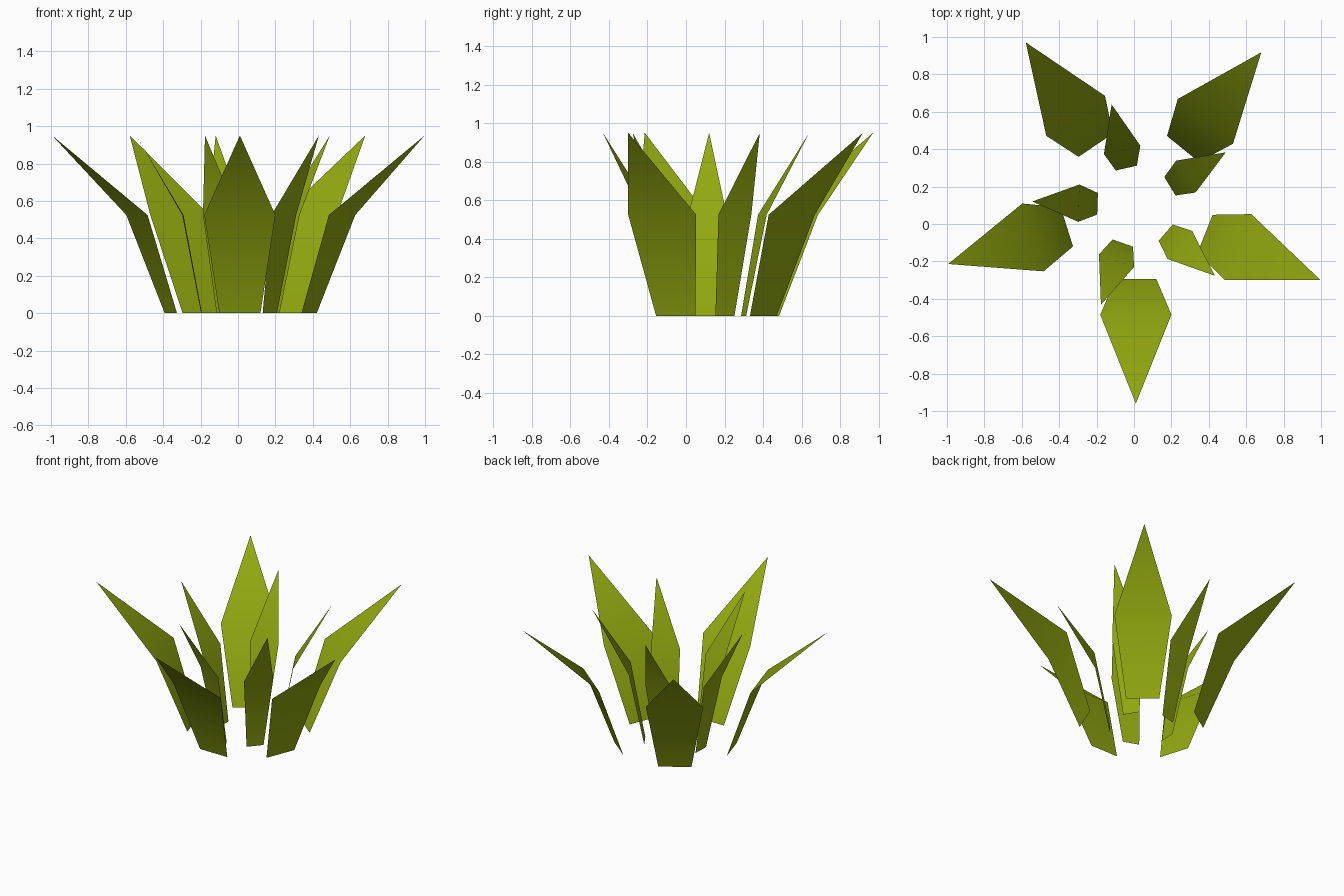
import bpy
import math
from mathutils import Matrix, Vector

cube = bpy.data.objects.get("Cube")
if cube:
    bpy.data.objects.remove(cube, do_unlink=True)

# Leaf green
green = bpy.data.materials.new("leaf_green")
green.use_nodes = True
colour = (0.29, 0.40, 0.005, 1)
green.diffuse_color = colour
shader = green.node_tree.nodes["Principled BSDF"]
shader.inputs["Base Color"].default_value = colour
shader.inputs["Roughness"].default_value = 0.9

# Blade profile: outward reach, half width, height
BASE, BEND, TIP = (0, 0.11, 0), (0.19, 0.19, 0.525), (0.665, 0, 0.95)


def leaf(name, x, y, angle, size):
    """A bent, pointed blade rooted at (x, y) and leaning towards angle."""
    verts = []
    for reach, half, z in (BASE, BEND):
        verts += [(reach * size, -half * size, z), (reach * size, half * size, z)]
    verts.append((TIP[0] * size, 0, TIP[2]))
    spin = Matrix.Rotation(math.radians(angle), 3, "Z")
    verts = [spin @ Vector(v) + Vector((x, y, 0)) for v in verts]
    mesh = bpy.data.meshes.new(name)
    mesh.from_pydata(verts, [], [(0, 2, 3, 1), (2, 4, 3)])
    mesh.materials.append(green)
    mesh.shade_smooth()
    obj = bpy.data.objects.new(name, mesh)
    bpy.context.collection.objects.link(obj)


# Outer ring of broad leaves
for name, x, y, angle in (
    ("front", 0.01, -0.295, -90),
    ("left", 0.38, -0.053, -21.8),
    ("back_left", 0.262, 0.401, 51),
    ("back_right", -0.205, 0.421, 124.2),
    ("right", -0.359, -0.015, 197.4),
):
    leaf("outer_leaf_" + name, x, y, angle, 1)

# Inner ring of narrow leaves
for name, x, y, angle in (
    ("front", -0.06, -0.102, 250.5),
    ("front_left", 0.17, -0.046, -41.3),
    ("back_left", 0.192, 0.202, 31.2),
    ("back", -0.041, 0.299, 103),
    ("right", -0.195, 0.108, 178),
):
    leaf("inner_leaf_" + name, x, y, angle, 0.525)
